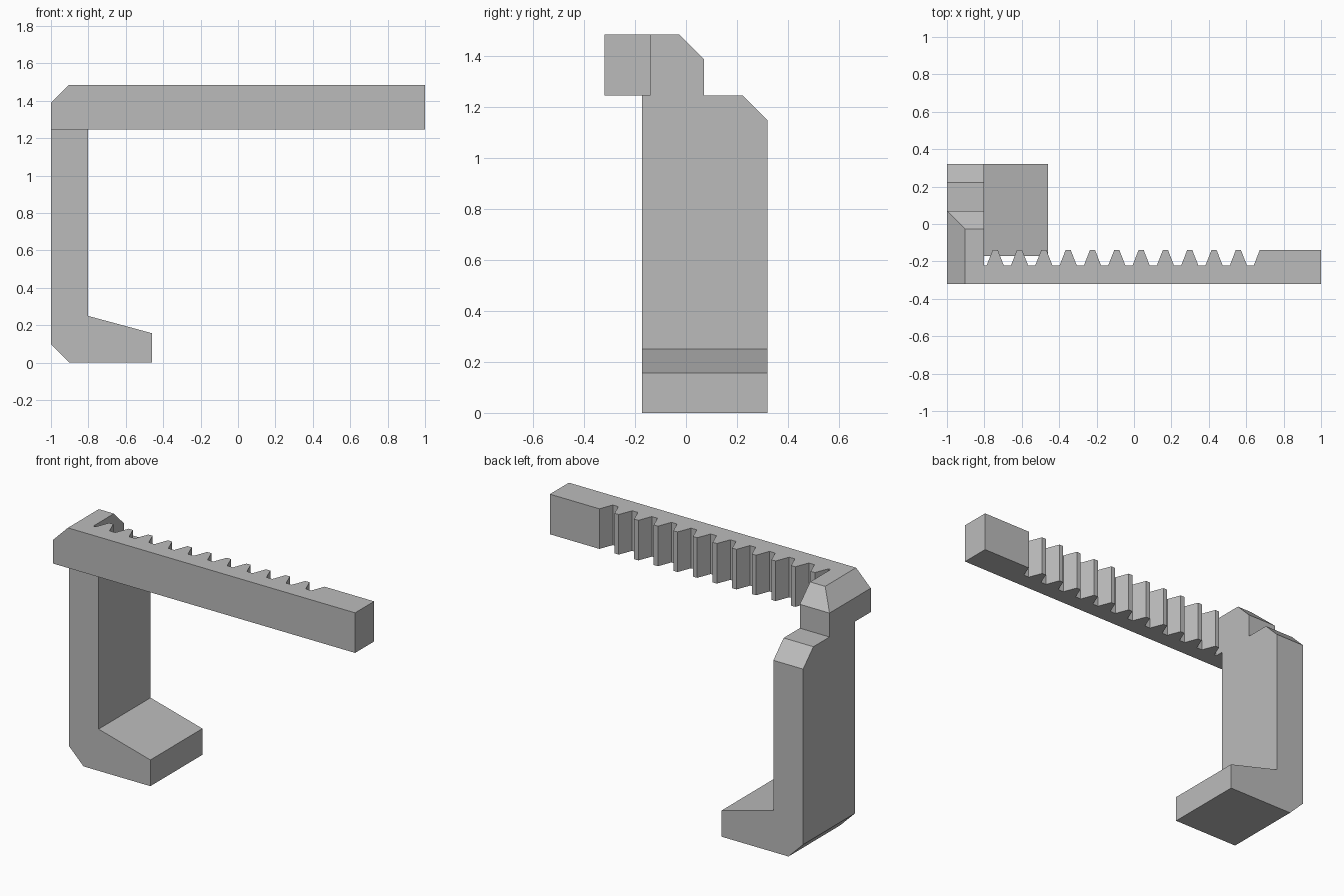
import bpy
import bmesh
from mathutils import Vector

if "Cube" in bpy.data.objects:
    bpy.data.objects.remove(bpy.data.objects["Cube"], do_unlink=True)

grey = bpy.data.materials.new("plain grey")
grey.use_nodes = True
colour = (0.5, 0.5, 0.5, 1)
grey.diffuse_color = colour
grey.node_tree.nodes["Principled BSDF"].inputs["Base Color"].default_value = colour


def extrude(outline, offset):
    """Closed prism from an outline of 3D points."""
    bm = bmesh.new()
    face = bm.faces.new([bm.verts.new(p) for p in outline])
    grown = bmesh.ops.extrude_face_region(bm, geom=[face])["geom"]
    verts = [v for v in grown if isinstance(v, bmesh.types.BMVert)]
    bmesh.ops.translate(bm, verts=verts, vec=offset)
    bmesh.ops.recalc_face_normals(bm, faces=bm.faces)
    return bm


def chamfer(bm, point, normal):
    """Slice off everything on the normal side and cap the cut."""
    cut = bmesh.ops.bisect_plane(
        bm, geom=bm.verts[:] + bm.edges[:] + bm.faces[:],
        plane_co=point, plane_no=Vector(normal), clear_outer=True)["geom_cut"]
    edges = [e for e in cut if isinstance(e, bmesh.types.BMEdge)]
    bmesh.ops.holes_fill(bm, edges=edges, sides=0)
    bmesh.ops.recalc_face_normals(bm, faces=bm.faces)


def finish(bm, name):
    mesh = bpy.data.meshes.new(name)
    bm.to_mesh(mesh)
    bm.free()
    mesh.materials.append(grey)
    bpy.context.collection.objects.link(bpy.data.objects.new(name, mesh))


FRONT, BACK, SEAM, TOP = -0.32, 0.32, 1.245, 1.485
INNER, BEVEL = -0.803, 0.097

# Upright leg with its sloping foot
side = [(-1, BEVEL), (-1 + BEVEL, 0), (-0.46, 0), (-0.46, 0.157),
        (INNER, 0.25), (INNER, SEAM), (-1, SEAM)]
leg = extrude([(x, -0.172, z) for x, z in side], (0, BACK + 0.172, 0))
chamfer(leg, (0, BACK, SEAM - BEVEL), (0, 1, 1))
finish(leg, "leg_and_foot")

# Toothed bar with the head block over the leg
TIP, ROOT = -0.14, -0.222
plan = [(-1, 0.07), (-1, FRONT), (1, FRONT), (1, TIP), (0.672, TIP), (0.64, ROOT)]
for i in reversed(range(11)):
    c = -0.742 + 0.13 * i
    plan += [(c + 0.046, ROOT), (c + 0.014, TIP), (c - 0.014, TIP), (c - 0.046, ROOT)]
plan += [(INNER, ROOT), (INNER, 0.07)]
bar = extrude([(x, y, SEAM) for x, y in plan], (0, 0, TOP - SEAM))
chamfer(bar, (-1, 0, TOP - BEVEL), (-1, 0, 1))
chamfer(bar, (0, 0.07, TOP - BEVEL), (0, 1, 1))
finish(bar, "toothed_bar_and_head")
